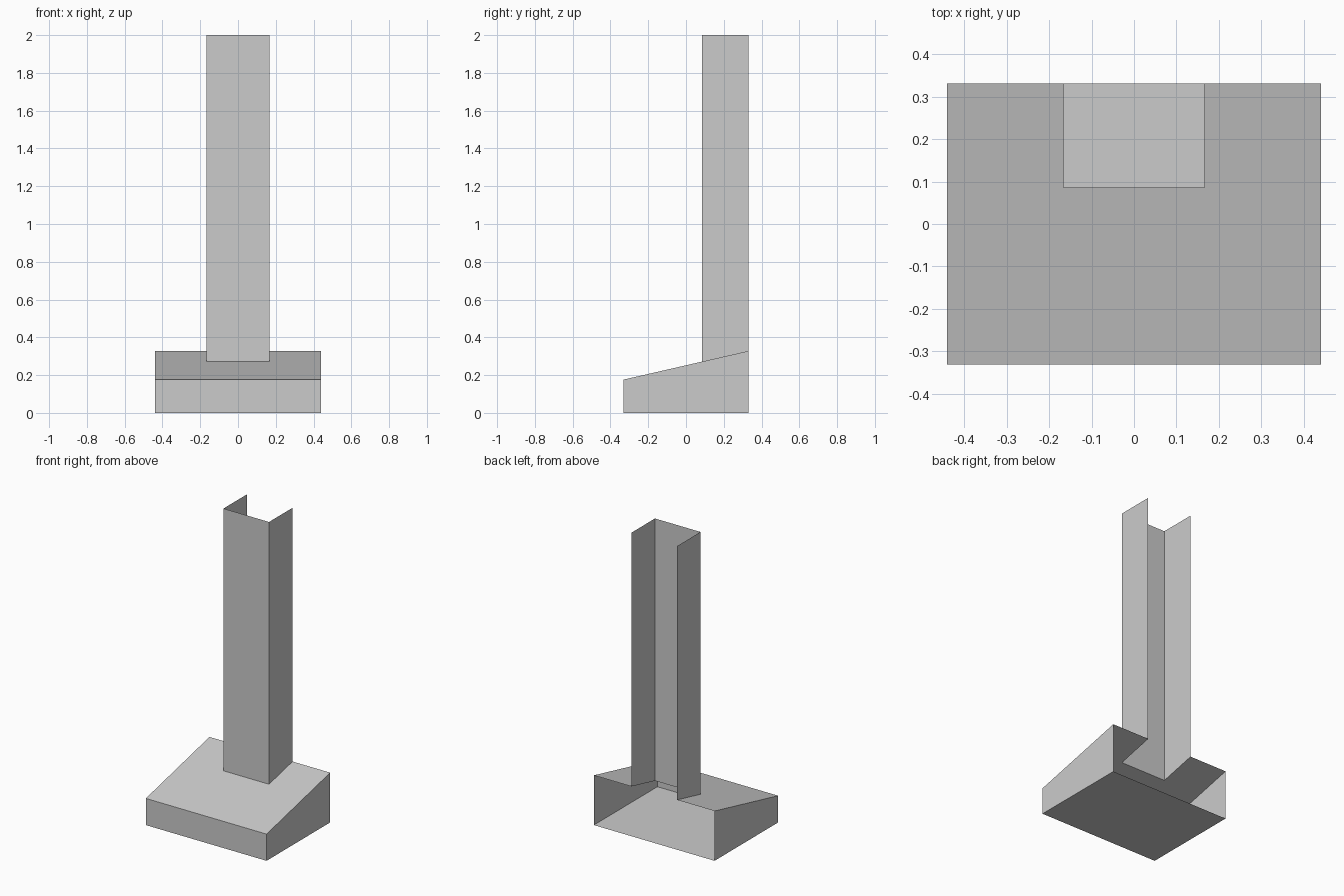
import bpy, bmesh

if "Cube" in bpy.data.objects:
    bpy.data.objects.remove(bpy.data.objects["Cube"])

HX, HY = 0.44, 0.331          # base half sizes
CX, CY = 0.166, 0.086         # channel half width, front wall position
Z_FRONT, Z_BACK, TOP = 0.176, 0.328, 2.0


def slope(y):
    return Z_FRONT + (Z_BACK - Z_FRONT) * (y + HY) / (2 * HY)


def make_object(name, polygons):
    bm = bmesh.new()
    for poly in polygons:
        bm.faces.new([bm.verts.new(p) for p in poly])
    bmesh.ops.remove_doubles(bm, verts=bm.verts, dist=1e-5)
    mesh = bpy.data.meshes.new(name)
    bm.to_mesh(mesh)
    bm.free()
    obj = bpy.data.objects.new(name, mesh)
    bpy.context.collection.objects.link(obj)
    return obj


def walls(path, low, high):
    """Upright strips along an open path, with bottom and top heights given by y."""
    return [[(*a, low(a[1])), (*b, low(b[1])), (*b, high(b[1])), (*a, high(a[1]))]
            for a, b in zip(path, path[1:])]


# U-shaped plan paths, both open at the back
outer = [(-HX, HY), (-HX, -HY), (HX, -HY), (HX, HY)]
inner = [(-CX, HY), (-CX, CY), (CX, CY), (CX, HY)]

# Wedge base: floor, three walls and a sloping top notched around the column
floor = [(x, y, 0) for x, y in reversed(outer)]
sloping_top = [(x, y, slope(y)) for x, y in outer + inner[::-1]]
make_object("wedge_base", [floor, sloping_top] + walls(outer, lambda y: 0, slope))

# Channel column rising from the notch, open at the top and back
make_object("channel_column", walls(inner, slope, lambda y: TOP))
